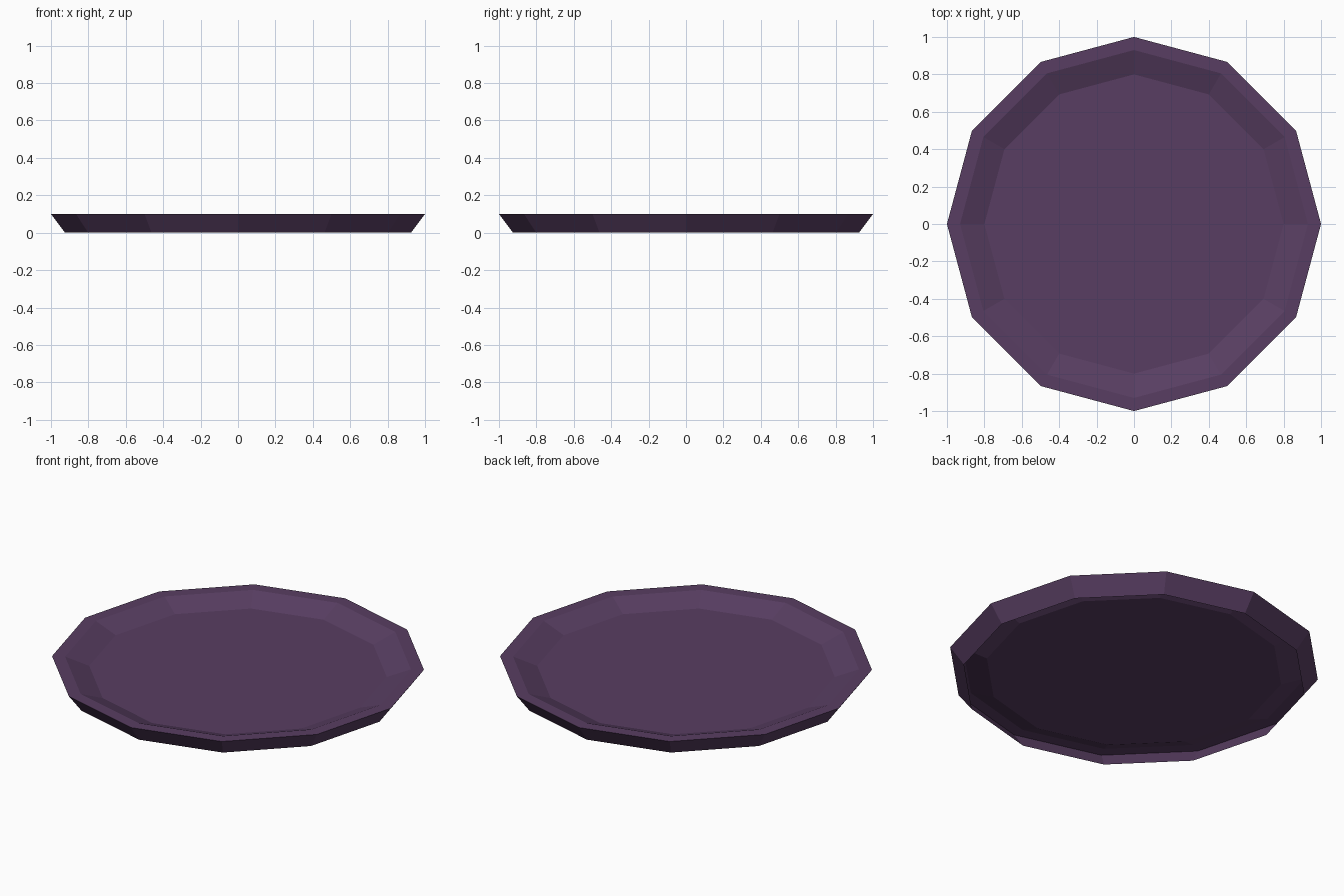
import bpy, bmesh, math

if "Cube" in bpy.data.objects:
    bpy.data.objects.remove(bpy.data.objects["Cube"])

SIDES = 12
# (radius, height) from the foot, over the rim, down to the sunken floor
PROFILE = [(0.925, 0.0), (1.0, 0.1), (0.93, 0.1), (0.8, 0.05)]

# single colour
purple = bpy.data.materials.new("dark purple")
purple.diffuse_color = (0.098, 0.048, 0.122, 1)
purple.use_nodes = True
purple.node_tree.nodes["Principled BSDF"].inputs["Base Color"].default_value = purple.diffuse_color

# plate shell, open underneath
bm = bmesh.new()
rings = []
for r, z in PROFILE:
    rings.append([bm.verts.new((r * math.cos(2 * math.pi * i / SIDES),
                                r * math.sin(2 * math.pi * i / SIDES), z))
                  for i in range(SIDES)])
for low, high in zip(rings, rings[1:]):
    for i in range(SIDES):
        j = (i + 1) % SIDES
        bm.faces.new((low[i], low[j], high[j], high[i]))
bm.faces.new(rings[-1])  # floor of the plate

mesh = bpy.data.meshes.new("plate")
bm.to_mesh(mesh)
bm.free()
mesh.materials.append(purple)
plate = bpy.data.objects.new("plate", mesh)
bpy.context.collection.objects.link(plate)
